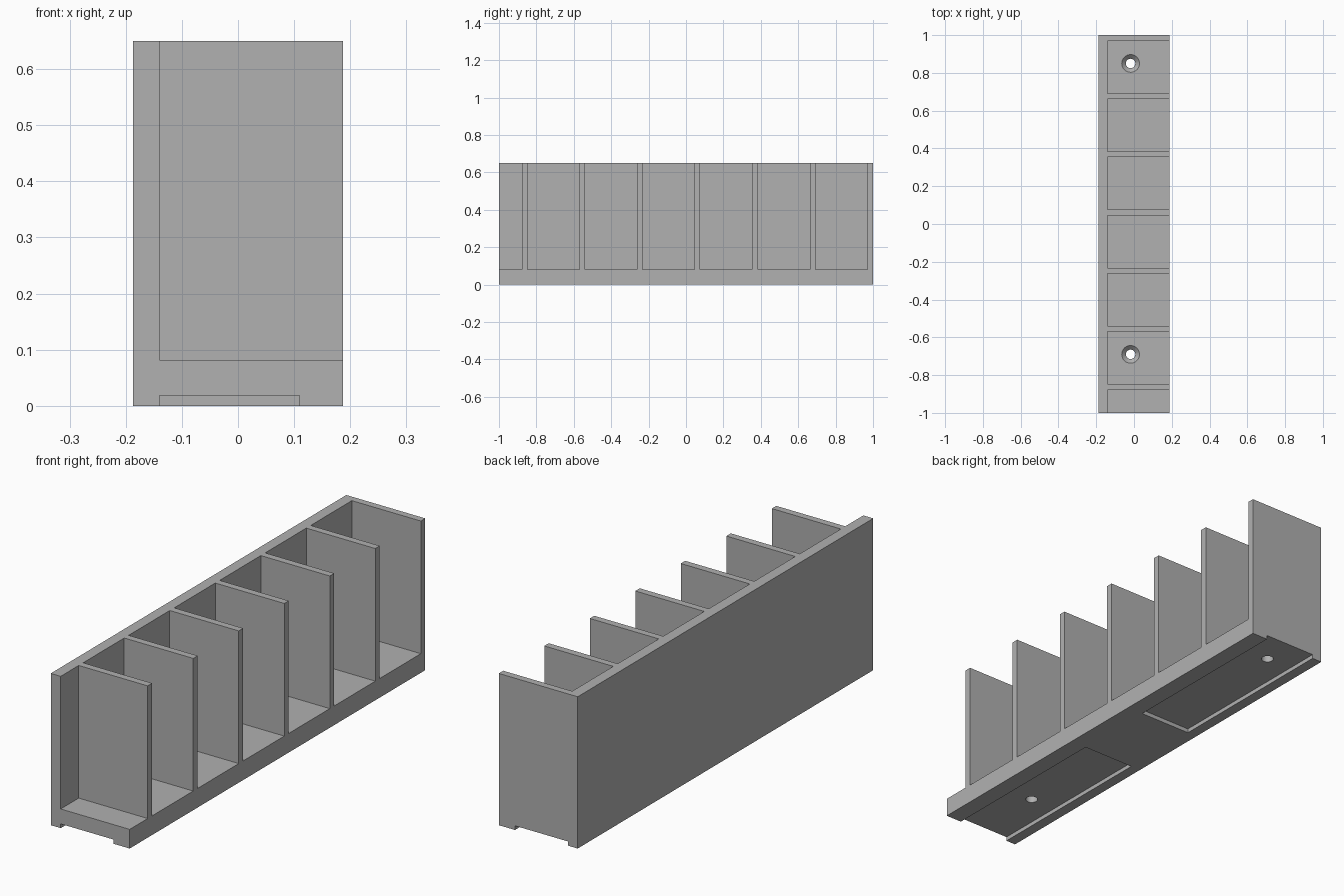
import bpy
import bmesh
from mathutils import Matrix, Vector

cube = bpy.data.objects.get("Cube")
if cube:
    bpy.data.objects.remove(cube, do_unlink=True)

# Main dimensions
X0, X1 = -0.187, 0.187
HEIGHT = 0.65
FLOOR = 0.082
WALL_X = -0.14
DIVIDER = 0.03
PITCH = 0.308
RECESS = 0.018
OVER = 0.1

grey = bpy.data.materials.new("plain grey")
grey.use_nodes = True
colour = (0.44, 0.44, 0.44, 1)
grey.diffuse_color = colour
grey.node_tree.nodes["Principled BSDF"].inputs["Base Color"].default_value = colour


def add_box(bm, low, high):
    low, high = Vector(low), Vector(high)
    matrix = Matrix.Translation((low + high) / 2) @ Matrix.Diagonal((*(high - low), 1))
    bmesh.ops.create_cube(bm, size=1, matrix=matrix)


def add_cone(bm, x, y, z0, z1, r0, r1):
    bmesh.ops.create_cone(bm, cap_ends=True, segments=32, radius1=r0, radius2=r1,
                          depth=z1 - z0, matrix=Matrix.Translation((x, y, (z0 + z1) / 2)))


def make_object(name, bm):
    mesh = bpy.data.meshes.new(name)
    bm.to_mesh(mesh)
    bm.free()
    mesh.materials.append(grey)
    obj = bpy.data.objects.new(name, mesh)
    bpy.context.collection.objects.link(obj)
    return obj


def carve(target, bm, name):
    cutter = make_object(name, bm)
    cutter.hide_render = True
    mod = target.modifiers.new(name, 'BOOLEAN')
    mod.operation = 'DIFFERENCE'
    mod.solver = 'EXACT'
    mod.object = cutter
    bpy.ops.object.modifier_apply(modifier=name)
    bpy.data.objects.remove(cutter, do_unlink=True)


# Solid block for the rack
bm = bmesh.new()
add_box(bm, (X0, -1, 0), (X1, 1, HEIGHT))
rack = make_object("divided_rack", bm)
bpy.context.view_layer.objects.active = rack
rack.select_set(True)

# Open bays, leaving the back wall, floor and dividers
bm = bmesh.new()
for i in range(7):
    high = 1 - DIVIDER - i * PITCH
    low = high - PITCH + DIVIDER if i < 6 else -1 - OVER
    add_box(bm, (WALL_X, low, FLOOR), (X1 + OVER, high, HEIGHT + OVER))
carve(rack, bm, "bays")

# Shallow recesses under both ends
bm = bmesh.new()
for low, high in ((-1 - OVER, -0.185), (0.185, 1 + OVER)):
    add_box(bm, (WALL_X, low, -OVER), (0.11, high, RECESS))
carve(rack, bm, "underside_recesses")

# Screw holes and their countersinks
holes = ((-0.018, 0.85), (-0.018, -0.69))
bm = bmesh.new()
for x, y in holes:
    add_cone(bm, x, y, -OVER, FLOOR + OVER, 0.025, 0.025)
carve(rack, bm, "screw_holes")
bm = bmesh.new()
for x, y in holes:
    add_cone(bm, x, y, FLOOR - 0.024, FLOOR + 0.002, 0.023, 0.049)
carve(rack, bm, "countersinks")

bpy.ops.object.shade_smooth_by_angle()
